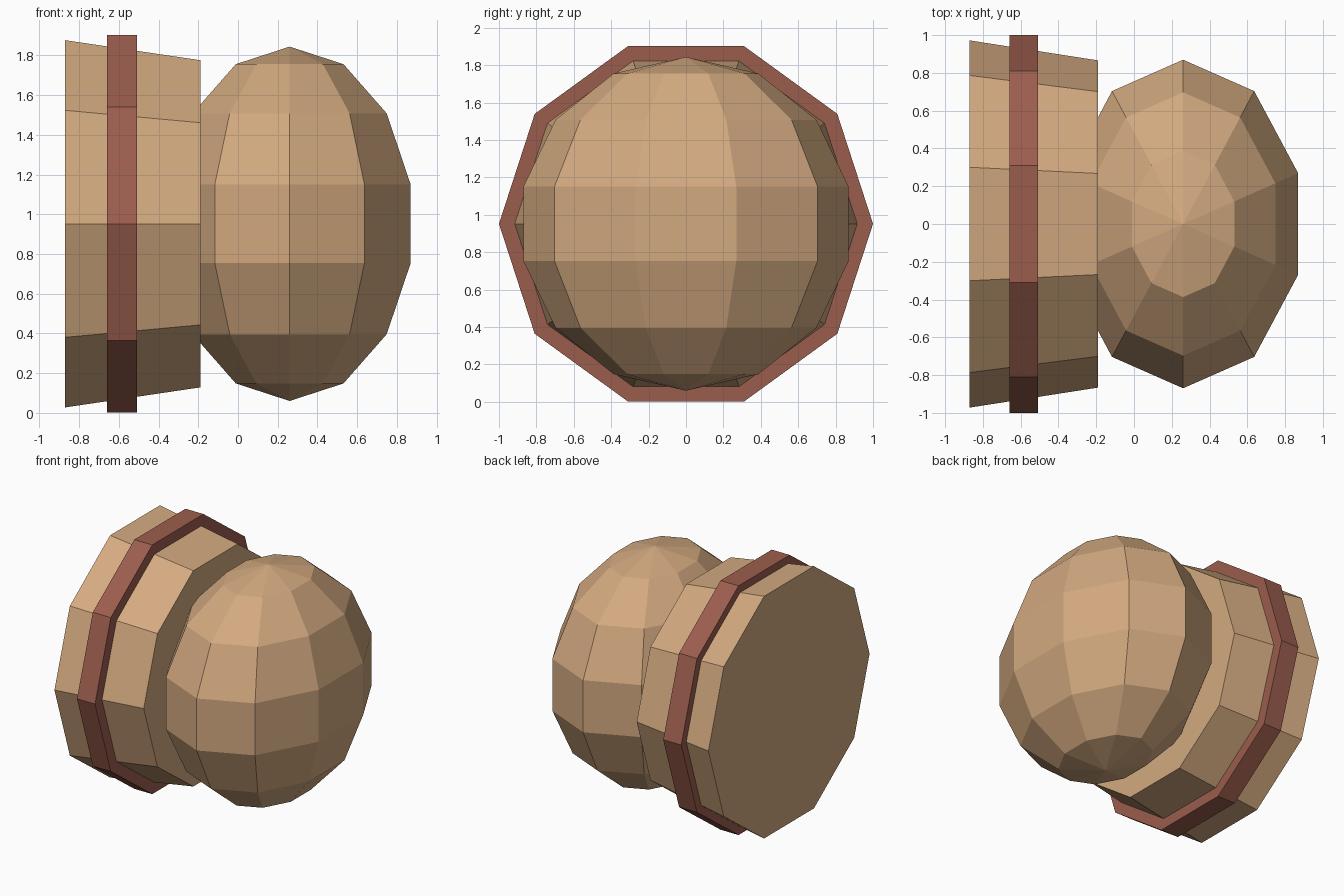
import bpy, bmesh, math
from mathutils import Matrix, Vector

if "Cube" in bpy.data.objects:
    bpy.data.objects.remove(bpy.data.objects["Cube"])

CZ = 0.952  # height of the shared axis


def material(name, rgb):
    m = bpy.data.materials.new(name)
    m.diffuse_color = (*rgb, 1)
    m.use_nodes = True
    m.node_tree.nodes["Principled BSDF"].inputs["Base Color"].default_value = m.diffuse_color
    return m


tan = material("tan", (0.65, 0.40, 0.215))
red_brown = material("red brown", (0.33, 0.11, 0.075))


def add_object(name, bm, mat):
    bmesh.ops.recalc_face_normals(bm, faces=bm.faces)
    mesh = bpy.data.meshes.new(name)
    bm.to_mesh(mesh)
    bm.free()
    mesh.materials.append(mat)
    obj = bpy.data.objects.new(name, mesh)
    bpy.context.collection.objects.link(obj)
    return obj


def drum(name, x0, x1, r0, r1, mat):
    """Ten-sided drum lying along x, with corners on the y axis."""
    bm = bmesh.new()
    rings = []
    for x, r in ((x0, r0), (x1, r1)):
        rings.append([bm.verts.new((x, r * math.cos(i * math.pi / 5),
                                    CZ + r * math.sin(i * math.pi / 5))) for i in range(10)])
    a, b = rings
    for i in range(10):
        j = (i + 1) % 10
        bm.faces.new((a[i], a[j], b[j], b[i]))
    bm.faces.new(a)
    bm.faces.new(b)
    return add_object(name, bm, mat)


# Tapered base and the raised band around it
drum("tapered_base", -0.87, -0.19, 0.972, 0.866, tan)
drum("band", -0.66, -0.508, 1.0, 1.0, red_brown)

# Flattened faceted ball, corners on the y axis
bm = bmesh.new()
bmesh.ops.create_uvsphere(bm, u_segments=10, v_segments=7, radius=1)
if not any(abs(v.co.x) < 1e-4 and abs(v.co.y) > 0.5 for v in bm.verts):
    bmesh.ops.rotate(bm, verts=bm.verts, matrix=Matrix.Rotation(math.pi / 2, 3, 'Z'))
bmesh.ops.scale(bm, verts=bm.verts, vec=Vector((0.657, 0.892, 0.892)))
bmesh.ops.translate(bm, verts=bm.verts, vec=Vector((0.26, 0, CZ)))
add_object("faceted_ball", bm, tan)
